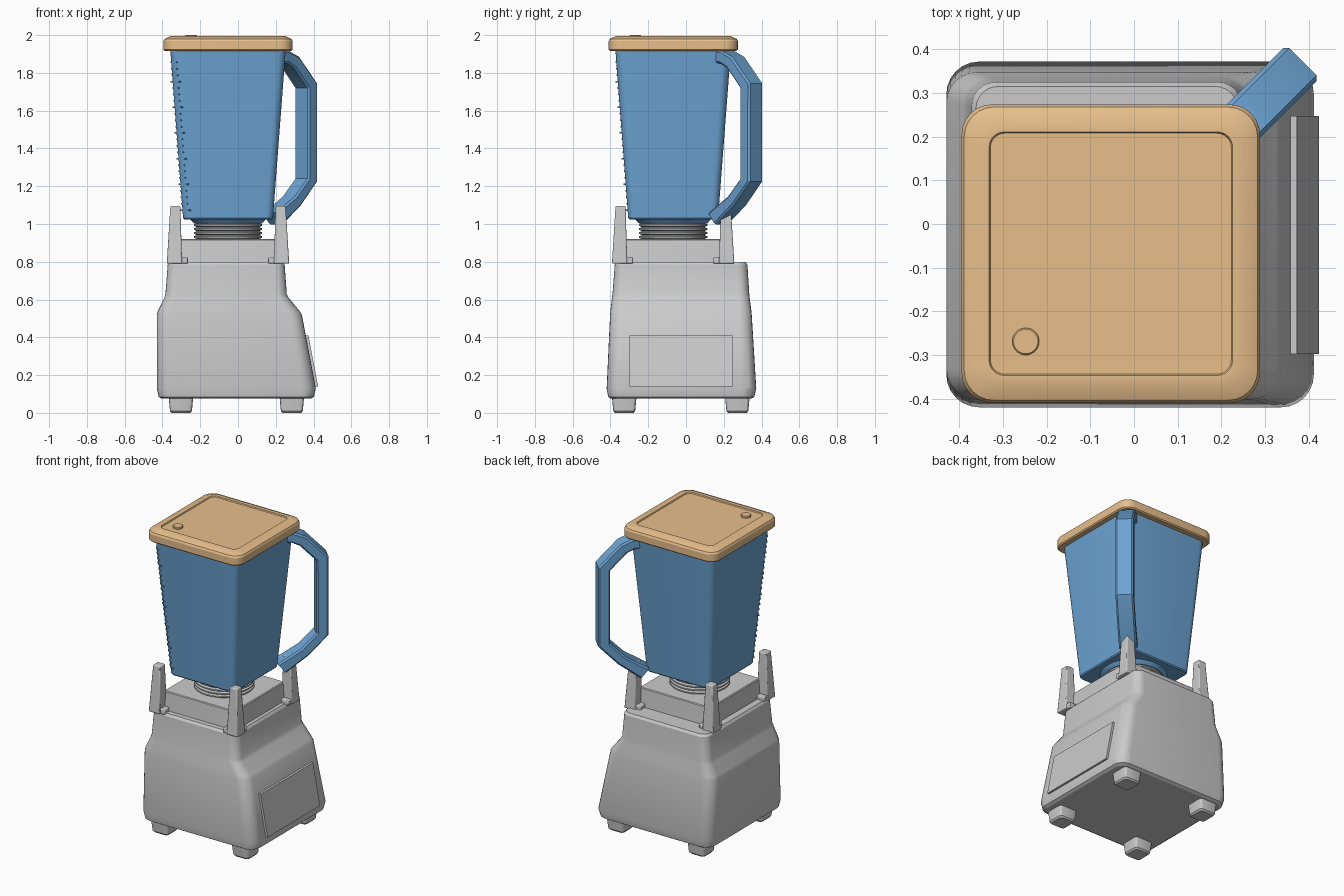
import bpy, bmesh, math
from mathutils import Vector

if "Cube" in bpy.data.objects:
    bpy.data.objects.remove(bpy.data.objects["Cube"])

CX, CY = -0.053, -0.068          # vertical axis of the jug
DIAG = math.sqrt(0.5)


def material(name, rgb):
    m = bpy.data.materials.new(name)
    m.diffuse_color = (*rgb, 1)
    m.use_nodes = True
    m.node_tree.nodes["Principled BSDF"].inputs["Base Color"].default_value = m.diffuse_color
    return m


BLUE = material("jug_blue", (0.15, 0.37, 0.65))
TAN = material("lid_tan", (0.80, 0.52, 0.26))


def finish(name, bm, mat=None, bevel=0):
    bmesh.ops.recalc_face_normals(bm, faces=bm.faces)
    mesh = bpy.data.meshes.new(name)
    bm.to_mesh(mesh)
    bm.free()
    ob = bpy.data.objects.new(name, mesh)
    bpy.context.collection.objects.link(ob)
    if mat:
        mesh.materials.append(mat)
    bpy.ops.object.select_all(action='DESELECT')
    ob.select_set(True)
    bpy.context.view_layer.objects.active = ob
    bpy.ops.object.shade_smooth_by_angle(angle=math.radians(25))
    if bevel:
        b = ob.modifiers.new("bevel", 'BEVEL')
        b.width, b.segments = bevel, 2
    return ob


def skin(bm, rings):
    """Join rings of points into a closed, capped surface."""
    vs = [[bm.verts.new(p) for p in r] for r in rings]
    n = len(vs[0])
    for a, b in zip(vs, vs[1:]):
        for i in range(n):
            j = (i + 1) % n
            bm.faces.new((a[i], a[j], b[j], b[i]))
    bm.faces.new(vs[0][::-1])
    bm.faces.new(vs[-1])


def rounded(x0, x1, y0, y1, z, r, seg=6):
    pts = []
    corners = ((x1 - r, y1 - r), (x0 + r, y1 - r), (x0 + r, y0 + r), (x1 - r, y0 + r))
    for k, (x, y) in enumerate(corners):
        for i in range(seg + 1):
            a = math.pi / 2 * (k + i / seg)
            pts.append((x + r * math.cos(a), y + r * math.sin(a), z))
    return pts


def square(h, z, r):
    return rounded(CX - h, CX + h, CY - h, CY + h, z, r)


def loft(name, rings, mat=None):
    bm = bmesh.new()
    skin(bm, rings)
    return finish(name, bm, mat)


def lathe(name, x, y, profile, mat=None, n=40):
    return loft(name, [[(x + r * math.cos(2 * math.pi * i / n),
                         y + r * math.sin(2 * math.pi * i / n), z)
                        for i in range(n)] for r, z in profile], mat)


def box_ring(x0, x1, y0, y1, z):
    return [(x0, y0, z), (x1, y0, z), (x1, y1, z), (x0, y1, z)]


# motor housing, off-centre with a sloping control side
loft("motor_housing", [
    rounded(-0.405, 0.385, -0.395, 0.345, 0.075, 0.06),
    rounded(-0.42, 0.402, -0.412, 0.362, 0.085, 0.07),
    rounded(-0.43, 0.412, -0.42, 0.372, 0.13, 0.075),
    rounded(-0.43, 0.338, -0.402, 0.348, 0.52, 0.07),
    rounded(-0.424, 0.325, -0.40, 0.346, 0.54, 0.07),
    rounded(-0.39, 0.268, -0.392, 0.337, 0.61, 0.06),
    rounded(-0.384, 0.258, -0.389, 0.335, 0.63, 0.06),
    rounded(-0.372, 0.247, -0.377, 0.325, 0.785, 0.055),
    rounded(-0.362, 0.237, -0.367, 0.315, 0.80, 0.05)])

# control panel following the sloped right side
bm = bmesh.new()
skin(bm, [box_ring(0.38, 0.424, -0.298, 0.247, 0.14),
          box_ring(0.33, 0.373, -0.298, 0.247, 0.41)])
finish("control_panel", bm)

# four feet
for fx, sx in ((-0.302, "left"), (0.285, "right")):
    for fy, sy in ((-0.327, "front"), (0.272, "back")):
        loft(f"foot_{sy}_{sx}", [
            rounded(fx - h, fx + h, fy - h, fy + h, z, 0.018, 3)
            for h, z in ((0.05, 0), (0.058, 0.01), (0.065, 0.085))])

# raised seat under the jug
loft("jug_seat", [square(0.268, 0.79, 0.02), square(0.258, 0.915, 0.02),
                  square(0.253, 0.92, 0.018)])

# four tapered corner posts, each with two small tabs
for sx, nx in ((-1, "left"), (1, "right")):
    for sy, ny in ((-1, "front"), (1, "back")):
        bm = bmesh.new()
        for a0, a1, b0, b1, c0, c1, d0, d1, z0, z1 in (
                (0.243, 0.324, 0.243, 0.324, 0.252, 0.305, 0.252, 0.305, 0.79, 1.095),
                (0.213, 0.26, 0.25, 0.315, 0.213, 0.26, 0.25, 0.315, 0.79, 0.825),
                (0.25, 0.315, 0.213, 0.26, 0.25, 0.315, 0.213, 0.26, 0.79, 0.825)):
            skin(bm, [[(CX + sx * x, CY + sy * y, z) for x, y, z in ring] for ring in
                      (box_ring(a0, a1, b0, b1, z0), box_ring(c0, c1, d0, d1, z1))])
        finish(f"post_{ny}_{nx}", bm, bevel=0.006)

# threaded neck
profile = [(0.165, 0.91)]
for k in range(4):
    z = 0.922 + k * 0.021
    profile += [(0.168, z), (0.181, z + 0.005), (0.181, z + 0.013), (0.168, z + 0.018)]
lathe("threaded_neck", CX, CY, profile + [(0.165, 1.01)])
lathe("jug_collar", CX, CY, [(0.18, 1.003), (0.205, 1.03), (0.205, 1.04)], BLUE)

# tapered square jug
loft("jug", [square(0.232, 1.025, 0.035), square(0.238, 1.032, 0.04),
             square(0.306, 1.925, 0.045)], BLUE)

# measuring ticks on the corner opposite the handle
bm = bmesh.new()
for k in range(24):
    z = 1.07 + k * 0.034
    h = 0.238 + 0.068 * (z - 1.032) / 0.893
    d = h * math.sqrt(2) - 0.0166
    w = 0.032 if k % 4 == 0 else 0.022
    ring = [(CX - DIAG * (d + o) + DIAG * s, CY - DIAG * (d + o) - DIAG * s)
            for o, s in ((-0.02, -w), (0.001, -w), (0.001, w), (-0.02, w))]
    skin(bm, [[(x, y, z + dz) for x, y in ring] for dz in (0, 0.008)])
finish("measuring_ticks", bm, BLUE)

# faceted handle swept in the diagonal plane: (outer d, z, inner d, z)
path = ((0.37, 1.92, 0.36, 1.85), (0.41, 1.917, 0.40, 1.85), (0.488, 1.885, 0.45, 1.825),
        (0.622, 1.745, 0.55, 1.72), (0.622, 1.225, 0.55, 1.24),
        (0.502, 1.10, 0.455, 1.145), (0.365, 0.998, 0.315, 1.06))
rings = []
for od, oz, nd, nz in path:
    o, n = Vector((od, oz)), Vector((nd, nz))
    u = (n - o).normalized() * 0.01
    w, c = 0.054, 0.01
    sec = [(o, -w + c), (o, w - c), (o + u, w), (n - u, w),
           (n, w - c), (n, -w + c), (n - u, -w), (o + u, -w)]
    rings.append([(CX + DIAG * (p.x + s), CY + DIAG * (p.x - s), p.y) for p, s in sec])
loft("handle", rings, BLUE)

# lid with chamfered rim and shallow recessed panel
loft("lid", [square(0.335, 1.917, 0.065), square(0.342, 1.924, 0.07),
             square(0.342, 1.968, 0.07), square(0.336, 1.98, 0.068),
             square(0.303, 1.995, 0.05), square(0.279, 1.995, 0.035),
             square(0.276, 1.988, 0.033)], TAN)
lathe("lid_button", -0.248, -0.269, [(0.031, 1.975), (0.031, 1.997), (0.028, 2.0)], TAN, 32)
